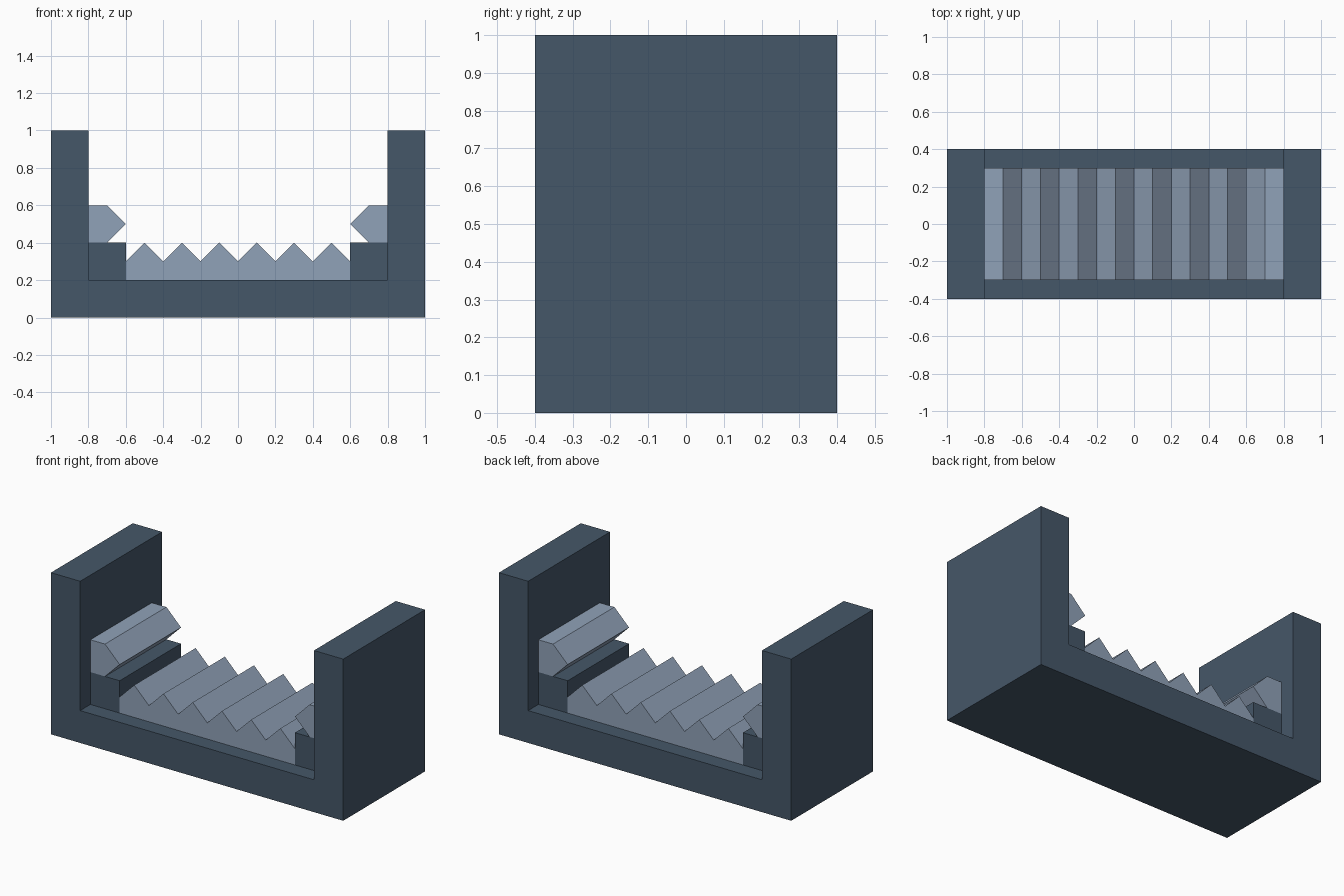
import bpy, bmesh

if "Cube" in bpy.data.objects:
    bpy.data.objects.remove(bpy.data.objects["Cube"])

dark = bpy.data.materials.new("dark_slate")
dark.diffuse_color = (0.06, 0.095, 0.14, 1)
dark.use_nodes = True
dark.node_tree.nodes["Principled BSDF"].inputs["Base Color"].default_value = dark.diffuse_color
light = bpy.data.materials.new("light_steel")
light.diffuse_color = (0.28, 0.36, 0.48, 1)
light.use_nodes = True
light.node_tree.nodes["Principled BSDF"].inputs["Base Color"].default_value = light.diffuse_color


def extrude_profile(name, points, half_depth, material):
    """Extrude an x-z outline symmetrically along y."""
    bm = bmesh.new()
    face = bm.faces.new([bm.verts.new((x, -half_depth, z)) for x, z in points])
    result = bmesh.ops.extrude_face_region(bm, geom=[face])
    verts = [v for v in result["geom"] if isinstance(v, bmesh.types.BMVert)]
    bmesh.ops.translate(bm, verts=verts, vec=(0, 2 * half_depth, 0))
    bmesh.ops.recalc_face_normals(bm, faces=bm.faces)
    mesh = bpy.data.meshes.new(name)
    bm.to_mesh(mesh)
    bm.free()
    mesh.materials.append(material)
    obj = bpy.data.objects.new(name, mesh)
    bpy.context.collection.objects.link(obj)
    return obj


# U-shaped trough: floor and two end walls
extrude_profile("trough_frame", [
    (-1, 0), (1, 0), (1, 1), (0.8, 1), (0.8, 0.2),
    (-0.8, 0.2), (-0.8, 1), (-1, 1)], 0.4, dark)

# Row of six teeth on the floor
teeth = [(-0.6, 0.2), (0.6, 0.2)]
teeth += [(0.6 - 0.1 * i, 0.4 if i % 2 else 0.3) for i in range(13)]
extrude_profile("floor_teeth", teeth, 0.3, light)

# Corner blocks with a pointed wall tooth above each
for side, s in (("left", -1), ("right", 1)):
    block = [(0.6, 0.2), (0.8, 0.2), (0.8, 0.4), (0.6, 0.4)]
    tooth = [(0.8, 0.4), (0.8, 0.6), (0.7, 0.6), (0.6, 0.5), (0.7, 0.4)]
    extrude_profile(f"{side}_corner_block", [(s * x, z) for x, z in block], 0.3, dark)
    extrude_profile(f"{side}_wall_tooth", [(s * x, z) for x, z in tooth], 0.3, light)
